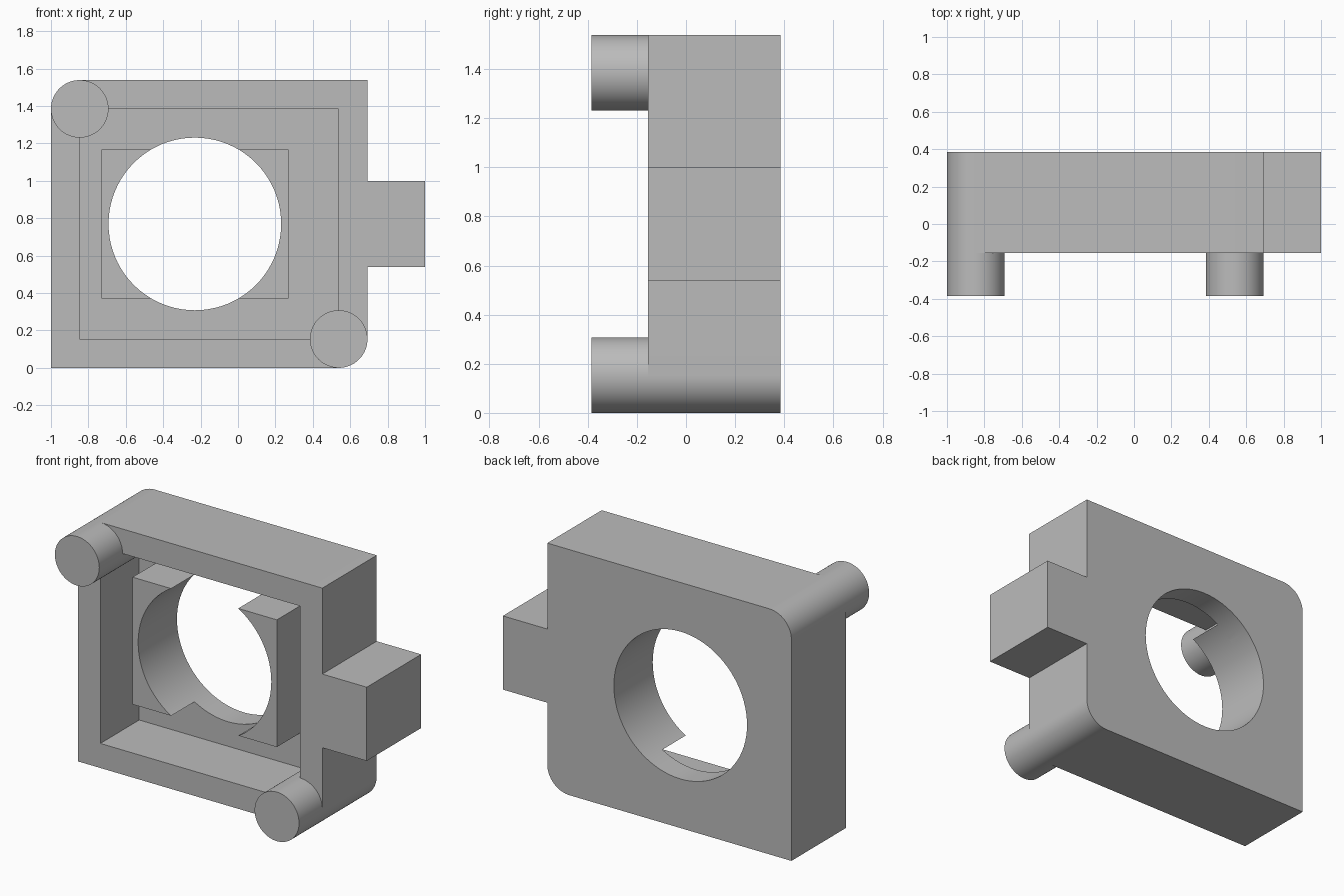
import bpy
import math

cube = bpy.data.objects.get("Cube")
if cube:
    bpy.data.objects.remove(cube, do_unlink=True)

U = 2 / 13  # module: every size is a multiple of this

grey = bpy.data.materials.new("plain_grey")
grey.use_nodes = True
colour = (0.5, 0.5, 0.5, 1)
grey.diffuse_color = colour
grey.node_tree.nodes["Principled BSDF"].inputs["Base Color"].default_value = colour


def arc(cx, cz, r, start, end, steps=20):
    """Points along an arc, angles in degrees."""
    angles = [math.radians(start + (end - start) * i / steps) for i in range(steps + 1)]
    return [(cx + r * math.cos(a), cz + r * math.sin(a)) for a in angles]


def circle(cx, cz, r, steps=80):
    return arc(cx, cz, r, 0, 360, steps)[:-1]


def prism(name, profile, front, back):
    """Extrude a counter-clockwise front profile from front to back."""
    n = len(profile)
    verts = [((x - 6.5) * U, y * U, z * U) for y in (front, back) for x, z in profile]
    faces = [list(range(n)), list(range(2 * n - 1, n - 1, -1))]
    for i in range(n):
        j = (i + 1) % n
        faces.append([i, i + n, j + n, j])
    mesh = bpy.data.meshes.new(name)
    mesh.from_pydata(verts, [], faces)
    mesh.materials.append(grey)
    obj = bpy.data.objects.new(name, mesh)
    bpy.context.collection.objects.link(obj)
    return obj


def activate(obj):
    bpy.ops.object.select_all(action='DESELECT')
    obj.select_set(True)
    bpy.context.view_layer.objects.active = obj


def cut(obj, cutter):
    activate(obj)
    mod = obj.modifiers.new("cut", 'BOOLEAN')
    mod.operation = 'DIFFERENCE'
    mod.solver = 'EXACT'
    mod.object = cutter
    bpy.ops.object.modifier_apply(modifier=mod.name)


# Housing: two rounded corners and a side tab in one outline
outline = [(0, 0)] + arc(10, 1, 1, -90, 0)
outline += [(11, 3.5), (13, 3.5), (13, 6.5), (11, 6.5), (11, 10)]
outline += arc(1, 9, 1, 90, 180)
housing = prism("housing", outline, -1, 2.5)

# Recess leaves the peg shafts standing in two corners
recess = [(1, 1)] + arc(10, 1, 1, 180, 90) + [(10, 9)] + arc(1, 9, 1, 0, -90)
recess_cutter = prism("recess_cutter", recess, -2, 1.5)
bore_cutter = prism("bore_cutter", circle(5, 5, 3), -3, 4)

# Raised block around the bore, split in two by it
block = prism("bore_block", [(1.75, 2.41), (8.25, 2.41), (8.25, 7.59), (1.75, 7.59)], 0, 1.5)

cut(housing, recess_cutter)
cut(housing, bore_cutter)
cut(block, bore_cutter)
for cutter in (recess_cutter, bore_cutter):
    bpy.data.objects.remove(cutter, do_unlink=True)

# Locating pegs on opposite corners
pegs = [prism("upper_peg", circle(1, 9, 1), -2.5, -1),
        prism("lower_peg", circle(10, 1, 1), -2.5, -1)]

for obj in [housing, block] + pegs:
    activate(obj)
    bpy.ops.object.shade_smooth_by_angle(angle=math.radians(30))
